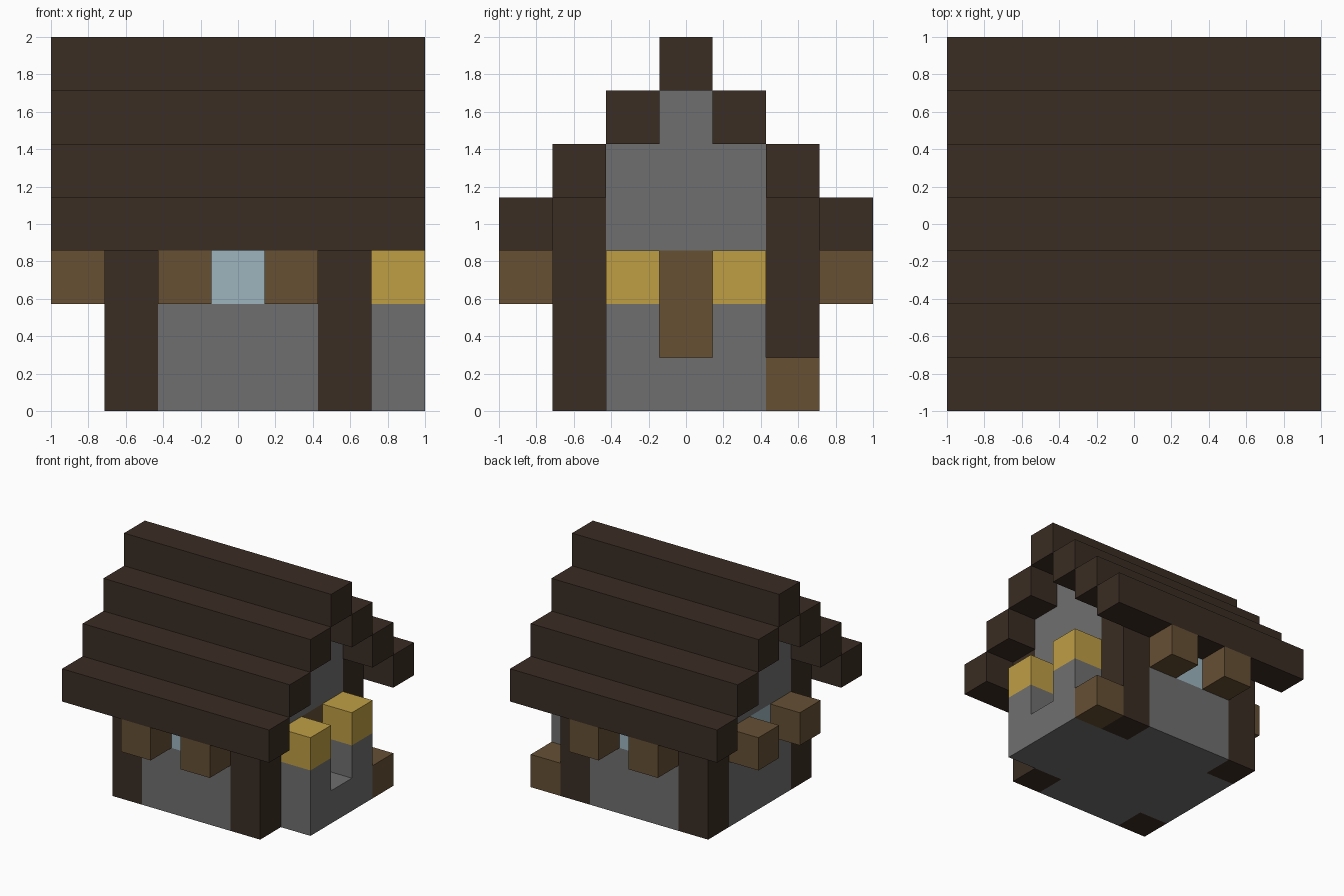
import bpy
import bmesh
from mathutils import Vector

default = bpy.data.objects.get("Cube")
if default:
    bpy.data.objects.remove(default, do_unlink=True)

CELLS = 7
UNIT = 2 / CELLS  # the house is made of blocks on a 7 x 7 x 7 lattice


def material(name, r, g, b):
    mat = bpy.data.materials.new(name)
    mat.use_nodes = True
    mat.diffuse_color = (r, g, b, 1)
    bsdf = next(n for n in mat.node_tree.nodes if n.type == "BSDF_PRINCIPLED")
    bsdf.inputs["Base Color"].default_value = (r, g, b, 1)
    return mat


DARK = material("dark wood", 0.043, 0.026, 0.017)
STONE = material("grey stone", 0.159, 0.159, 0.159)
WOOD = material("brown wood", 0.133, 0.080, 0.034)
GOLD = material("gold lantern", 0.520, 0.342, 0.060)
GLASS = material("pale blue glass", 0.337, 0.462, 0.521)


def block(name, mat, x, y, z):
    """Box over inclusive cell ranges; a single number means one cell."""
    spans = [(s, s) if isinstance(s, int) else s for s in (x, y, z)]
    lo = Vector([s[0] * UNIT for s in spans]) - Vector((1, 1, 0))
    hi = Vector([(s[1] + 1) * UNIT for s in spans]) - Vector((1, 1, 0))
    bm = bmesh.new()
    bmesh.ops.create_cube(bm, size=1)
    bmesh.ops.scale(bm, vec=hi - lo, verts=bm.verts)
    bmesh.ops.translate(bm, vec=(lo + hi) / 2, verts=bm.verts)
    mesh = bpy.data.meshes.new(name)
    bm.to_mesh(mesh)
    bm.free()
    mesh.materials.append(mat)
    obj = bpy.data.objects.new(name, mesh)
    bpy.context.collection.objects.link(obj)
    return obj


def mirror(cell):
    return CELLS - 1 - cell


# Stone base and corner posts
block("floor", STONE, (2, 4), (1, 5), 0)
for x in (1, 5):
    block("end_floor", STONE, x, (2, 4), 0)
    for y in (1, 5):
        block("corner_post", DARK, x, y, (0, 3))

# Long walls at front and back, with window and open shutters
for y, outer in ((1, 0), (5, 6)):
    block("long_wall", STONE, (2, 4), y, 1)
    block("long_wall_lintel", STONE, (2, 4), y, 3)
    block("long_window", GLASS, 3, y, 2)
    for x in (2, 4):
        block("window_side_wall", STONE, x, y, 2)
        block("long_shutter", WOOD, x, outer, 2)

# End walls with stepped gables
for x in (1, 5):
    for y in (2, 4):
        block("end_wall", STONE, x, y, (1, 2))
    block("gable", STONE, x, (2, 4), (3, 4))
    block("gable_peak", STONE, x, 3, 5)

# Window end
block("end_window_sill", STONE, 1, 3, 1)
block("end_window", GLASS, 1, 3, 2)
for y in (2, 4):
    block("end_shutter", WOOD, 0, y, 2)

# Door end: door, threshold, lantern pillars and a crate
block("door", WOOD, 5, 3, (1, 2))
block("threshold", STONE, 6, 3, 0)
for y in (2, 4):
    block("porch_pillar", STONE, 6, y, (0, 1))
    block("lantern", GOLD, 6, y, 2)
block("crate", WOOD, 6, 5, 0)

# Stepped roof, mirrored about the ridge
for step in range(3):
    for y in (step, mirror(step)):
        block("roof_step", DARK, (0, 6), y, 3 + step)
block("roof_ridge", DARK, (0, 6), 3, 6)
